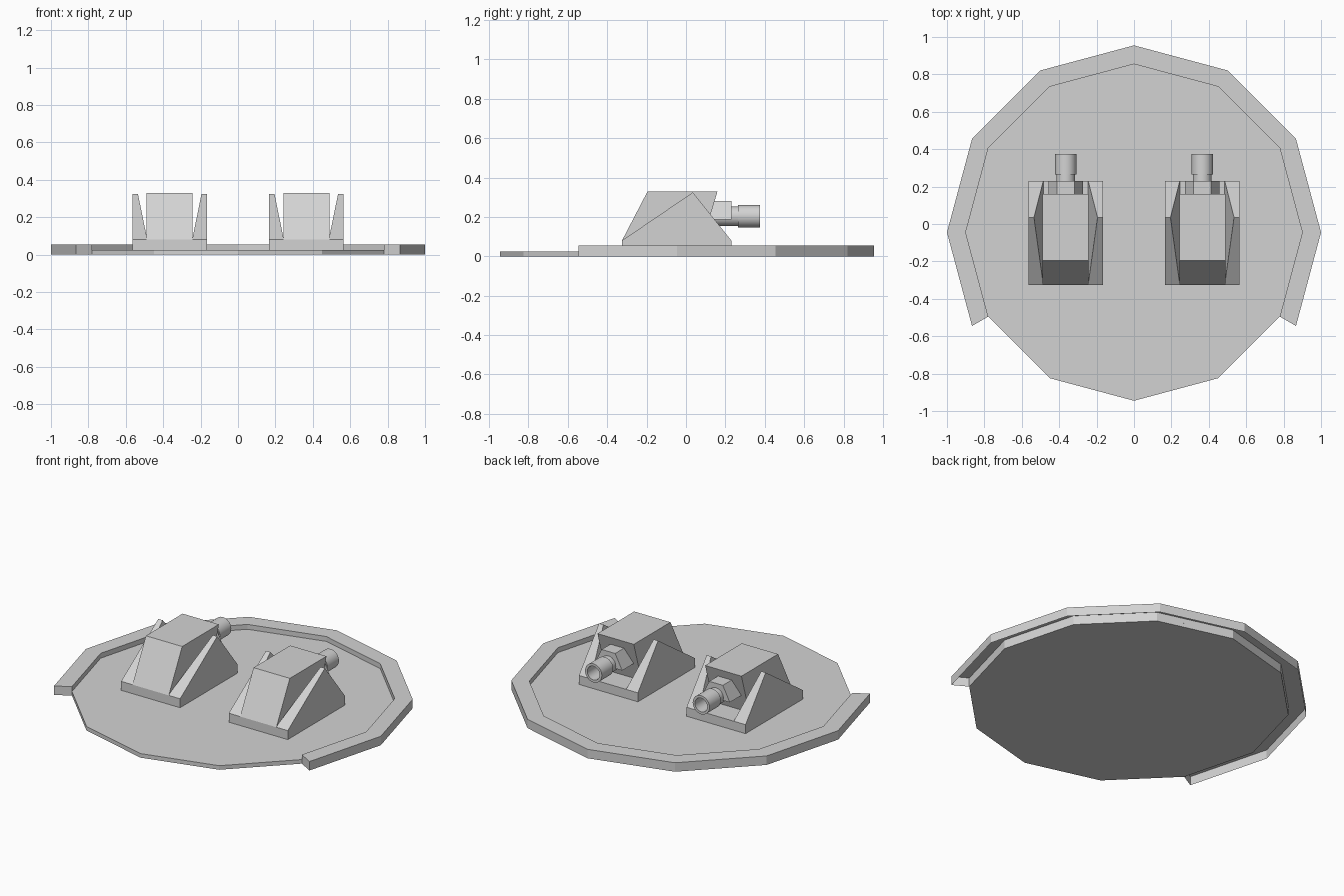
import bpy, bmesh
from math import sin, cos, radians, pi

cube = bpy.data.objects.get("Cube")
if cube:
    bpy.data.objects.remove(cube, do_unlink=True)

grey = bpy.data.materials.new("light_grey")
grey.use_nodes = True
grey.diffuse_color = (0.65, 0.65, 0.65, 1)
grey.node_tree.nodes["Principled BSDF"].inputs["Base Color"].default_value = (0.65, 0.65, 0.65, 1)

CENTRE_Y = -0.045
FLOOR = 0.025
RIM_TOP = 0.055
BASE_TOP = 0.08


def finish(name, bm, smooth=False):
    mesh = bpy.data.meshes.new(name)
    bm.to_mesh(mesh)
    bm.free()
    mesh.materials.append(grey)
    obj = bpy.data.objects.new(name, mesh)
    bpy.context.collection.objects.link(obj)
    if smooth:
        bpy.ops.object.select_all(action='DESELECT')
        bpy.context.view_layer.objects.active = obj
        obj.select_set(True)
        bpy.ops.object.shade_smooth_by_angle(angle=radians(35))
    return obj


def loft(name, ring_a, ring_b):
    """Closed solid between two matching outlines."""
    bm = bmesh.new()
    a = [bm.verts.new(p) for p in ring_a]
    b = [bm.verts.new(p) for p in ring_b]
    n = len(a)
    bm.faces.new(a)
    bm.faces.new(b)
    for i in range(n):
        j = (i + 1) % n
        bm.faces.new((a[i], a[j], b[j], b[i]))
    bmesh.ops.recalc_face_normals(bm, faces=bm.faces)
    return finish(name, bm)


def polar(radius, degrees, z):
    t = radians(degrees)
    return (radius * cos(t), CENTRE_Y + radius * sin(t), z)


def side_prism(name, profile, x0, x1):
    return loft(name, [(x0, y, z) for y, z in profile], [(x1, y, z) for y, z in profile])


def lathe_y(name, profile, x, z, sides=24):
    """Turn (radius, y) points around an axis along y."""
    bm = bmesh.new()
    rings = [[bm.verts.new((x + r * cos(2 * pi * i / sides), y, z + r * sin(2 * pi * i / sides)))
              for i in range(sides)] for r, y in profile]
    for a, b in zip(rings, rings[1:]):
        for i in range(sides):
            j = (i + 1) % sides
            bm.faces.new((a[i], a[j], b[j], b[i]))
    bm.faces.new(rings[0])
    bm.faces.new(rings[-1])
    bmesh.ops.recalc_face_normals(bm, faces=bm.faces)
    return finish(name, bm, smooth=True)


# Twelve-sided floor disc
angles = range(0, 360, 30)
loft("floor_disc", [polar(0.9, a, 0) for a in angles], [polar(0.9, a, FLOOR) for a in angles])

# Raised rim around the back, open underneath, with capped ends
bm = bmesh.new()
section = [(0.9, 0), (0.9, FLOOR), (0.9, RIM_TOP), (1.0, RIM_TOP), (1.0, 0)]
rings = [[bm.verts.new(polar(r, a, z)) for r, z in section] for a in range(-30, 211, 30)]
for a, b in zip(rings, rings[1:]):
    for k in range(1, 4):
        bm.faces.new((a[k], a[k + 1], b[k + 1], b[k]))
bm.faces.new(rings[0][::-1])
bm.faces.new(rings[-1])
finish("rim", bm)

# Two gun turrets
for side, cx in (("left", 0.365), ("right", -0.365)):
    base = [(-0.325, FLOOR), (0.23, FLOOR), (0.23, BASE_TOP), (-0.325, BASE_TOP)]
    side_prism(side + "_turret_base", base, cx - 0.2, cx + 0.2)

    # Housing with sloping front and undercut back
    housing = [(-0.325, BASE_TOP), (-0.195, 0.33), (0.16, 0.33), (0.085, BASE_TOP)]
    side_prism(side + "_turret_housing", housing, cx - 0.123, cx + 0.123)

    # Triangular fins that thin towards the top
    for s, label in ((1, "outer"), (-1, "inner")):
        s = s if cx > 0 else -s
        fin = [(-0.325, BASE_TOP, 0.12), (0.035, 0.325, 0.17), (0.23, BASE_TOP, 0.12)]
        loft(side + "_" + label + "_fin",
             [(cx + s * 0.2, y, z) for y, z, _ in fin],
             [(cx + s * x, y, z) for y, z, x in fin])

    # Faceted hood over the gun
    hood = [(-0.093, 0.188), (0.093, 0.188), (0.046, 0.28), (-0.046, 0.28)]
    loft(side + "_gun_hood",
         [(cx + x, 0.08, z) for x, z in hood],
         [(cx + x, 0.23, z) for x, z in hood])

    # Hollow barrel with a thicker muzzle
    lathe_y(side + "_gun_barrel",
            [(0.05, 0.06), (0.05, 0.265), (0.057, 0.265), (0.057, 0.375),
             (0.042, 0.375), (0.042, 0.28)], cx, 0.203)
